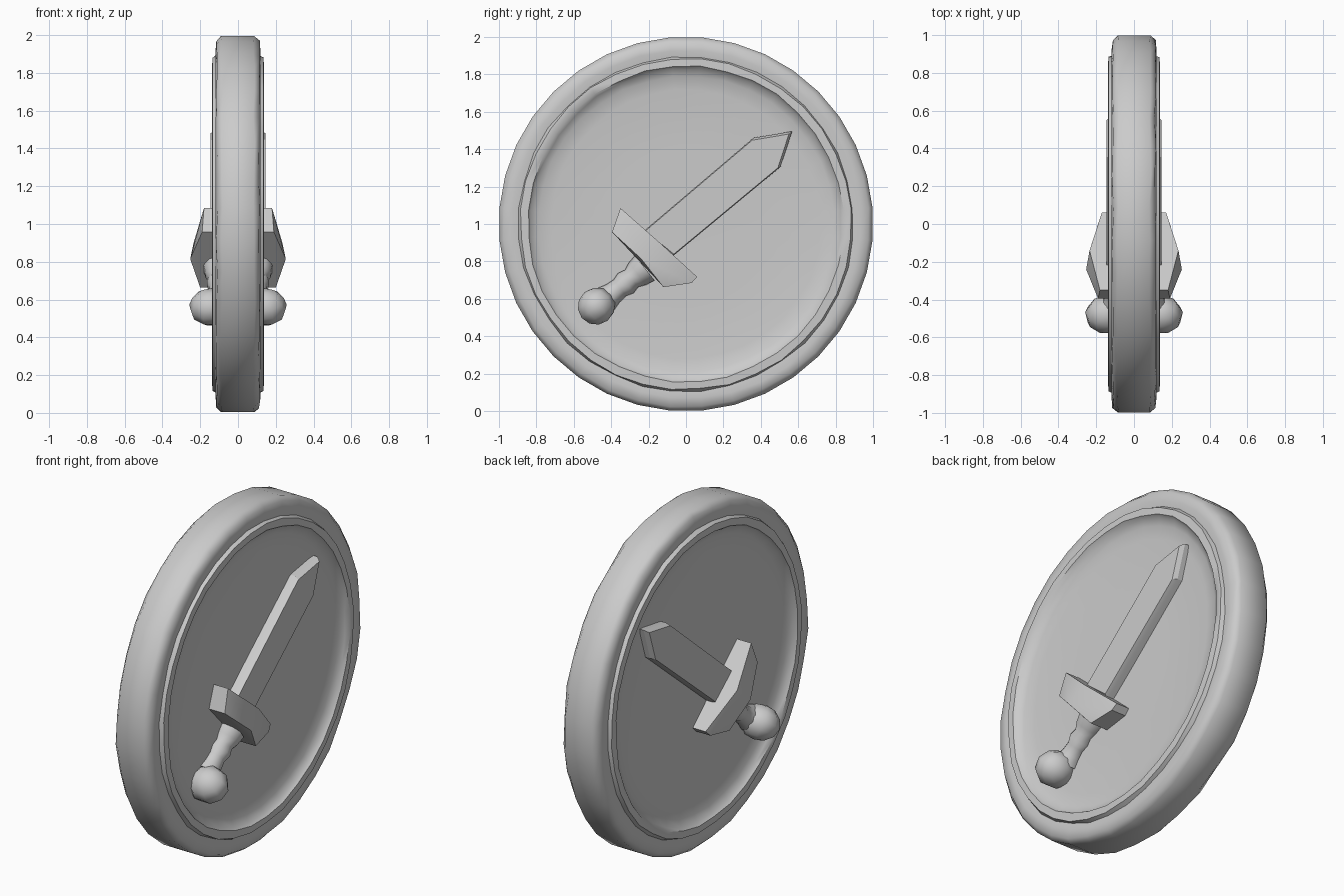
import bpy, bmesh, math, random
from mathutils import Vector, Matrix

random.seed(4)
if "Cube" in bpy.data.objects:
    bpy.data.objects.remove(bpy.data.objects["Cube"], do_unlink=True)

stone = bpy.data.materials.new("plain_grey")
stone.use_nodes = True
GREY = (0.6, 0.6, 0.6, 1)
stone.diffuse_color = GREY
stone.node_tree.nodes["Principled BSDF"].inputs["Base Color"].default_value = GREY


def finish(name, bm, angle, mirrored=True):
    """Turn a bmesh into a shaded object, repeated on the other face if asked."""
    bmesh.ops.recalc_face_normals(bm, faces=bm.faces)
    mesh = bpy.data.meshes.new(name)
    bm.to_mesh(mesh)
    bm.free()
    mesh.materials.append(stone)
    obj = bpy.data.objects.new(name, mesh)
    bpy.context.collection.objects.link(obj)
    bpy.ops.object.select_all(action='DESELECT')
    obj.select_set(True)
    bpy.context.view_layer.objects.active = obj
    bpy.ops.object.shade_smooth_by_angle(angle=math.radians(angle))
    if mirrored:
        mod = obj.modifiers.new("other_face", 'MIRROR')
        mod.use_axis[0] = True
        mod.use_mirror_merge = False
        ctrl = bpy.data.objects.get("coin_disc")
        mod.mirror_object = ctrl
    return obj


def lathe(profile, start, axis, steps):
    """Spin (distance along axis, radius) pairs around an axis."""
    bm = bmesh.new()
    axis = Vector(axis).normalized()
    side = axis.orthogonal().normalized()
    start = Vector(start)
    verts = [bm.verts.new(start + axis * d + side * r) for d, r in profile]
    edges = [bm.edges.new(pair) for pair in zip(verts, verts[1:])]
    bmesh.ops.spin(bm, geom=verts + edges, cent=start, axis=axis,
                   angle=math.tau, steps=steps, use_duplicate=False)
    bmesh.ops.remove_doubles(bm, verts=bm.verts, dist=0.0005)
    return bm


def hull(points):
    bm = bmesh.new()
    for p in points:
        bm.verts.new(p)
    bmesh.ops.convex_hull(bm, input=bm.verts)
    bmesh.ops.dissolve_limit(bm, angle_limit=0.02, verts=bm.verts, edges=bm.edges)
    return bm


# Coin: rounded outer band, raised inner ridge and shallow dished face
half = [(0.085, 0), (0.088, 0.4), (0.09, 0.72), (0.1, 0.79), (0.118, 0.83),
        (0.137, 0.845), (0.135, 0.885), (0.114, 0.895), (0.118, 0.93),
        (0.112, 0.975), (0.085, 1.0)]
profile = half + [(-d, r) for d, r in reversed(half)]
bm = lathe(profile, (0, 0, 1), (1, 0, 0), 36)
for v in bm.verts:
    r = math.hypot(v.co.y, v.co.z - 1)
    if 0.7 < r < 0.99:
        k = 1 + random.uniform(-0.005, 0.005)
        v.co.y *= k
        v.co.z = 1 + (v.co.z - 1) * k
    if r > 0.95:
        v.co.x += random.uniform(-0.005, 0.005)
finish("coin_disc", bm, 50, mirrored=False)

# Sword blade: flat slab with narrow bevelled sides and an angled point
outline = [(-0.24, 0.95), (0.36, 1.46), (0.567, 1.495), (0.505, 1.305), (-0.08, 0.82)]
cy = sum(p[0] for p in outline) / 5
cz = sum(p[1] for p in outline) / 5
points = []
for y, z in outline:
    points.append((0.06, y, z))
    points.append((0.12, y, z))
    points.append((0.146, cy + (y - cy) * 0.95, cz + (z - cz) * 0.95))
finish("sword_blade", hull(points), 20)

# Cross guard: thick in the middle, thinner towards both ends
guard = [((-0.35, 1.085), 0.18), ((-0.395, 0.957), 0.19), ((-0.14, 0.9), 0.235),
         ((-0.24, 0.815), 0.253), ((0.06, 0.717), 0.17), ((0.03, 0.685), 0.18),
         ((-0.12, 0.663), 0.2)]
points = [(x, y, z) for (y, z), top in guard for x in (0.06, top)]
finish("cross_guard", hull(points), 25)

# Grip: wavy handle running from the guard to the pommel
grip = [(0, 0), (0, 0.085), (0.05, 0.075), (0.09, 0.058), (0.13, 0.068),
        (0.17, 0.055), (0.22, 0.06), (0.27, 0.075), (0.27, 0)]
finish("sword_grip", lathe(grip, (0.1, -0.22, 0.765), (0, -0.78, -0.62), 10), 60)

# Pommel: faceted knob standing out from the face
bm = bmesh.new()
bmesh.ops.create_uvsphere(bm, u_segments=9, v_segments=6, radius=1)
place = (Matrix.Translation((0.145, -0.48, 0.56))
         @ Matrix.Rotation(math.radians(39), 4, 'X')
         @ Matrix.Diagonal((0.115, 0.105, 0.098, 1)))
bmesh.ops.transform(bm, matrix=place, verts=bm.verts)
finish("sword_pommel", bm, 60)
